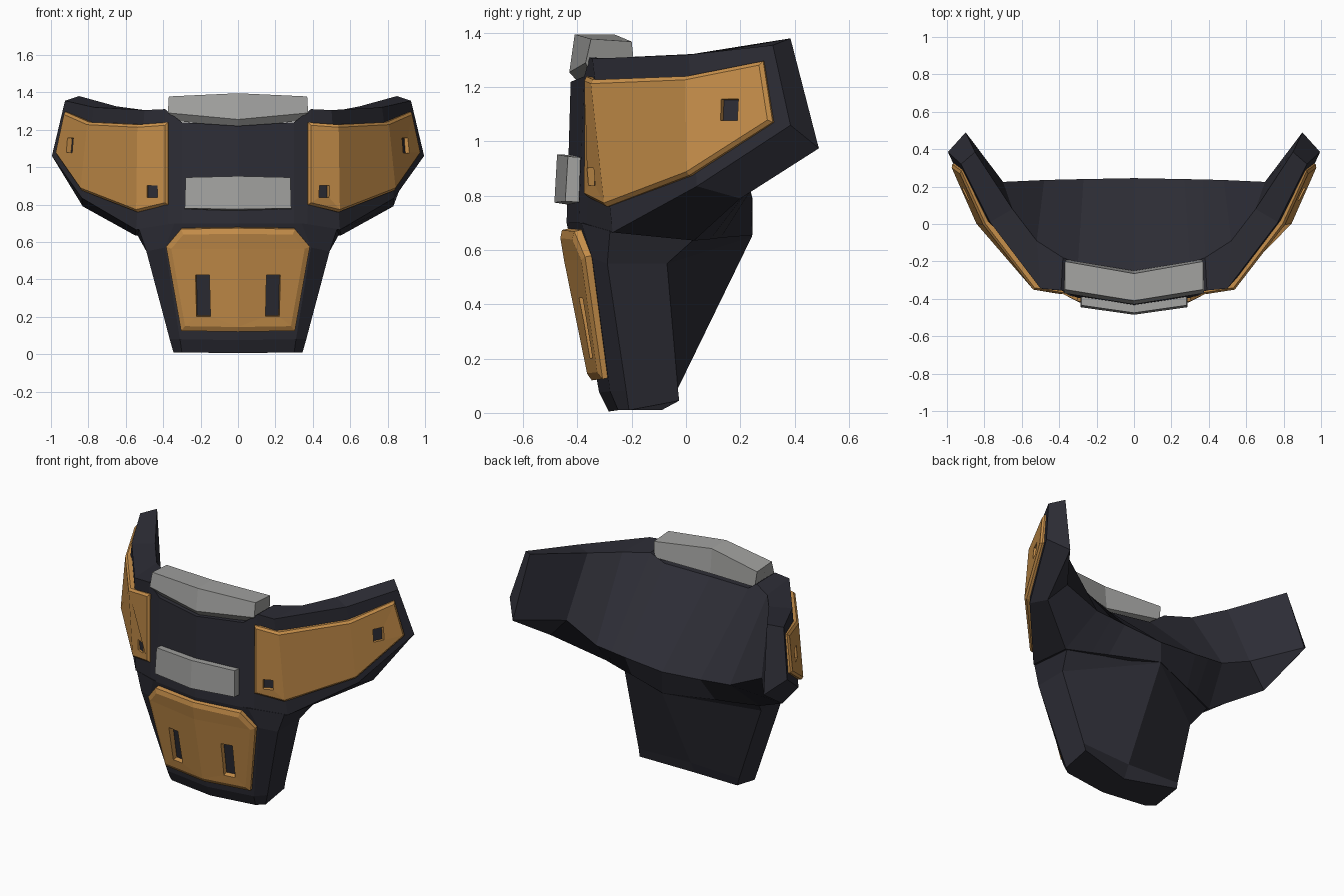
import bpy, bmesh
from mathutils import Vector

if "Cube" in bpy.data.objects:
    bpy.data.objects.remove(bpy.data.objects["Cube"])


def material(name, rgb):
    m = bpy.data.materials.new(name)
    m.diffuse_color = (*rgb, 1)
    m.use_nodes = True
    m.node_tree.nodes["Principled BSDF"].inputs["Base Color"].default_value = m.diffuse_color
    return m


DARK = material("dark_charcoal", (0.026, 0.026, 0.036))
ORANGE = material("burnt_orange", (0.58, 0.28, 0.07))
GREY = material("light_grey", (0.36, 0.36, 0.35))


def finish(name, bm, mat):
    bmesh.ops.remove_doubles(bm, verts=bm.verts[:], dist=0.0005)
    bmesh.ops.recalc_face_normals(bm, faces=bm.faces[:])
    me = bpy.data.meshes.new(name)
    bm.to_mesh(me)
    bm.free()
    me.materials.append(mat)
    ob = bpy.data.objects.new(name, me)
    bpy.context.collection.objects.link(ob)
    return ob


def flip(pts):
    return [(-x, y, z) for x, y, z in pts]


def loft(name, rings, mat):
    """Closed solid through a list of equal-length rings."""
    bm = bmesh.new()
    vs = [[bm.verts.new(p) for p in r] for r in rings]
    n = len(rings[0])
    for a, b in zip(vs, vs[1:]):
        for i in range(n):
            j = (i + 1) % n
            bm.faces.new((a[i], a[j], b[j], b[i]))
    bm.faces.new(vs[0])
    bm.faces.new(vs[-1])
    return finish(name, bm, mat)


def plate(name, rows, sink, rise, inset, mat):
    """Armour plate on a grid of points, with a chamfered raised face."""
    bm = bmesh.new()
    vs = [[bm.verts.new(p) for p in r] for r in rows]
    for a, b in zip(vs, vs[1:]):
        for i in range(len(a) - 1):
            bm.faces.new((a[i], a[i + 1], b[i + 1], b[i]))
    bm.normal_update()
    norms = {v: v.normal.copy() for v in bm.verts}
    for v, n in norms.items():
        v.co -= n * sink
    ext = bmesh.ops.extrude_face_region(bm, geom=bm.faces[:], use_keep_orig=True)["geom"]
    top = [g for g in ext if isinstance(g, bmesh.types.BMFace)]
    bm.normal_update()
    moves = [(v, v.normal.copy()) for v in {v for f in top for v in f.verts}]
    base = {tuple(round(c, 5) for c in v.co): n for v, n in norms.items()}
    for v, _ in moves:
        v.co += base[tuple(round(c, 5) for c in v.co)] * (sink + rise - 0.012)
    bm.normal_update()
    bmesh.ops.inset_region(bm, faces=top, thickness=inset, depth=0.012, use_even_offset=True)
    return finish(name, bm, mat)


def cut(ob, centre, normal, size):
    """Cut a rectangular window through a plate."""
    bm = bmesh.new()
    bmesh.ops.create_cube(bm, size=1)
    q = Vector(normal).to_track_quat('Y', 'Z')
    for v in bm.verts:
        v.co = q @ Vector((v.co.x * size[0], v.co.y * 0.3, v.co.z * size[1])) + Vector(centre)
    c = finish("cutter", bm, ORANGE)
    c.hide_render = True
    mod = ob.modifiers.new("window", 'BOOLEAN')
    mod.operation, mod.solver, mod.object = 'DIFFERENCE', 'EXACT', c
    bpy.context.view_layer.objects.active = ob
    bpy.ops.object.modifier_apply(modifier=mod.name)
    bpy.data.objects.remove(c, do_unlink=True)


# Waist belt with swept wings: outer top, outer bottom, underside, bowl edge, inner top
half = [
    [(.30, -.375, 1.24), (.30, -.395, .70), (.30, .128, .645), (.27, .24, .81), (.30, -.21, 1.24)],
    [(.39, -.355, 1.31), (.37, -.365, .69), (.40, .09, .64), (.37, .238, .82), (.38, -.18, 1.30)],
    [(.50, -.345, 1.305), (.545, -.27, .665), (.55, .03, .635), (.48, .235, .83), (.52, -.09, 1.30)],
    [(.77, .01, 1.32), (.835, .04, .835), (.83, .20, .79), (.70, .225, .93), (.65, .08, 1.325)],
    [(.925, .32, 1.355), (.995, .385, 1.06), (.90, .49, .975), (.899, .488, .98), (.85, .385, 1.38)],
]
mid = [(0, -.425, 1.22), (0, -.44, .70), (0, .245, .655), (0, .245, .79), (0, -.25, 1.22)]
loft("waist_belt", [flip(r) for r in half[::-1]] + [mid] + half, DARK)

# Lower guard: rings from the bottom up, each centre front to centre back
levels = [
    [(0, -.285, .005), (.30, -.25, .01), (.345, -.21, .01), (.35, -.025, .045), (0, -.09, .01)],
    [(0, -.32, .075), (.31, -.28, .08), (.365, -.22, .08), (.36, -.03, .09), (0, -.05, .09)],
    [(0, -.41, .57), (.39, -.345, .57), (.49, -.29, .55), (.49, -.07, .55), (0, .243, .65)],
    [(0, -.44, .70), (.34, -.385, .70), (.53, -.28, .67), (.54, .03, .64), (0, .24, .70)],
]
loft("lower_guard", [r + flip(r[1:-1])[::-1] for r in levels], DARK)

# Wing plates with two windows each
bottom = [(.37, -.355, .80), (.53, -.28, .76), (.825, .02, .875), (.96, .325, 1.07)]
top = [(.37, -.355, 1.24), (.525, -.33, 1.228), (.785, .01, 1.24), (.912, .29, 1.295)]
for side, s in (("right", 1), ("left", -1)):
    rows = [bottom, top] if s > 0 else [flip(top), flip(bottom)]
    ob = plate(side + "_wing_plate", rows, 0.04, 0.025, 0.014, ORANGE)
    cut(ob, (s * .885, .165, 1.115), (s * .9, -.42, .12), (.07, .08))
    cut(ob, (s * .455, -.335, .87), (s * .4, -.92, 0), (.06, .065))

# Front plate with two tall slots
rows = [[(.30, -.28, .13), (0, -.32, .125)],
        [(.38, -.345, .58), (0, -.41, .57)],
        [(.30, -.385, .675), (0, -.43, .68)]]
rows = [flip(r) + [r[0]] for r in rows]
ob = plate("front_plate", rows, 0.03, 0.04, 0.028, ORANGE)
for s in (1, -1):
    cut(ob, (s * .185, -.355, .315), (s * .13, -1, -.2), (.075, .225))

# Grey crest on the belt's top edge
end = [(.37, -.35, 1.378), (.37, -.2, 1.368), (.36, -.19, 1.27), (.31, -.35, 1.245), (.375, -.37, 1.29)]
mid = [(0, -.41, 1.395), (0, -.265, 1.395), (0, -.25, 1.24), (0, -.39, 1.21), (0, -.43, 1.255)]
loft("top_crest", [flip(end), mid, end], GREY)

# Grey bent bar in the middle of the front
end = [(.28, -.435, .945), (.285, -.445, .78), (.285, -.38, .775), (.28, -.37, .94)]
mid = [(0, -.475, .952), (0, -.485, .775), (0, -.42, .765), (0, -.405, .95)]
loft("front_bar", [flip(end), mid, end], GREY)
